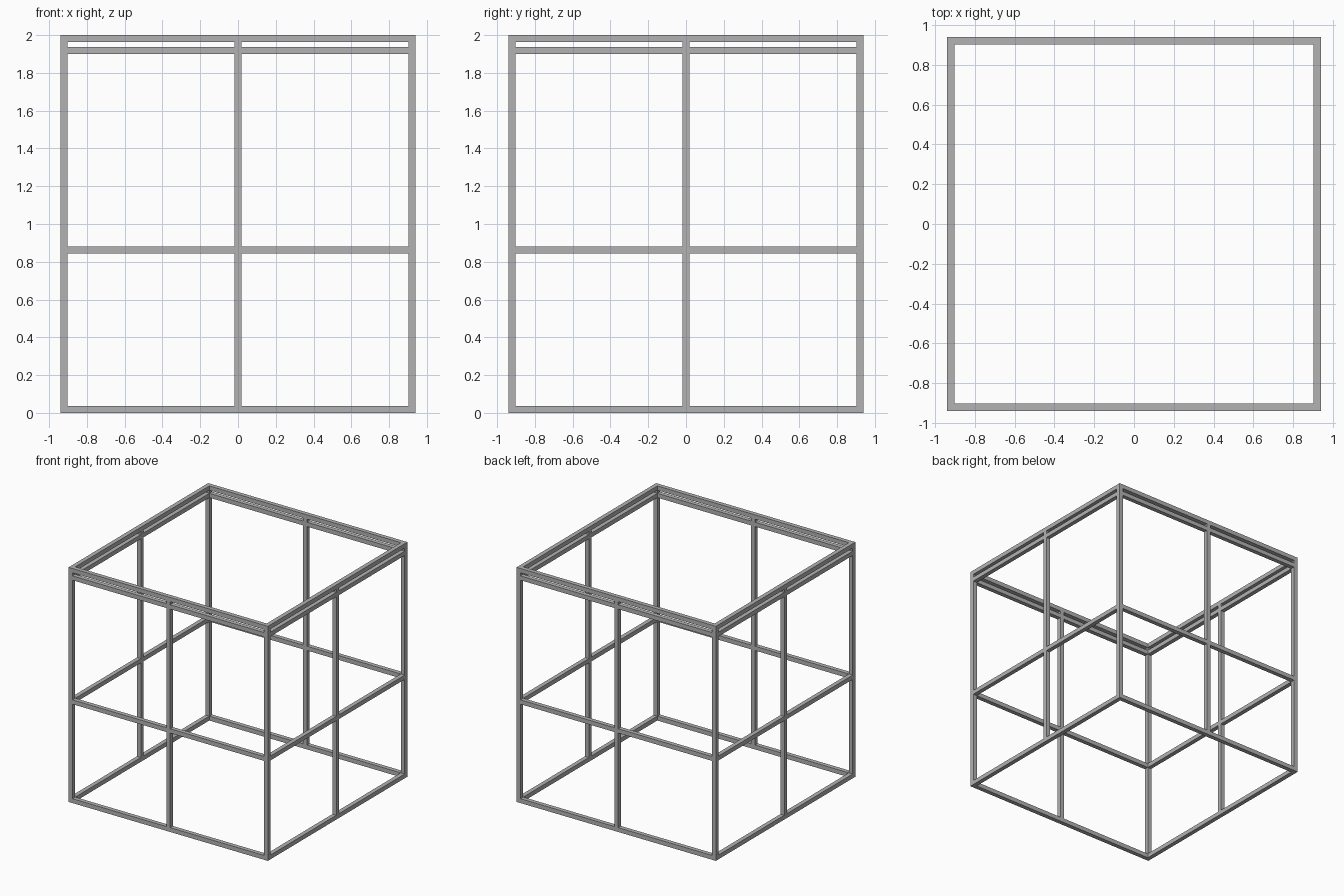
import bpy
import bmesh
from mathutils import Matrix, Vector

cube = bpy.data.objects.get("Cube")
if cube:
    bpy.data.objects.remove(cube, do_unlink=True)

HALF = 0.94      # outer half width of the frame
BAR = 0.037      # square bar thickness
HEIGHT = 2.0
AXIS = HALF - BAR / 2
INNER = HALF - BAR
RAILS = {"bottom_rail": 0.0, "middle_rail": 0.843,
         "upper_rail": 1.9, "top_rail": HEIGHT - BAR}

grey = bpy.data.materials.new("frame_grey")
grey.use_nodes = True
colour = (0.45, 0.45, 0.45, 1)
grey.diffuse_color = colour
grey.node_tree.nodes["Principled BSDF"].inputs["Base Color"].default_value = colour


def bars(name, boxes):
    """One object of boxes, each (low corner, high corner), repeated on four sides."""
    bm = bmesh.new()
    for quarter in range(4):
        turn = Matrix.Rotation(quarter * 1.5707963, 4, "Z")
        for low, high in boxes:
            low, high = Vector(low), Vector(high)
            place = Matrix.Translation((low + high) / 2) @ Matrix.Diagonal((*(high - low), 1))
            bmesh.ops.create_cube(bm, size=1, matrix=turn @ place)
    mesh = bpy.data.meshes.new(name)
    bm.to_mesh(mesh)
    bm.free()
    mesh.materials.append(grey)
    obj = bpy.data.objects.new(name, mesh)
    bpy.context.collection.objects.link(obj)


# Corner posts, full height
bars("corner_posts", [((-HALF, -HALF, 0), (-INNER, -INNER, HEIGHT))])

# Horizontal rails between the corner posts
for name, z in RAILS.items():
    bars(name, [((-INNER, -HALF, z), (INNER, -INNER, z + BAR))])

# Centre posts, in pieces filling the gaps between rails
levels = list(RAILS.values())
bars("centre_posts", [((-BAR / 2, -HALF, low + BAR), (BAR / 2, -INNER, high))
                      for low, high in zip(levels, levels[1:])])
